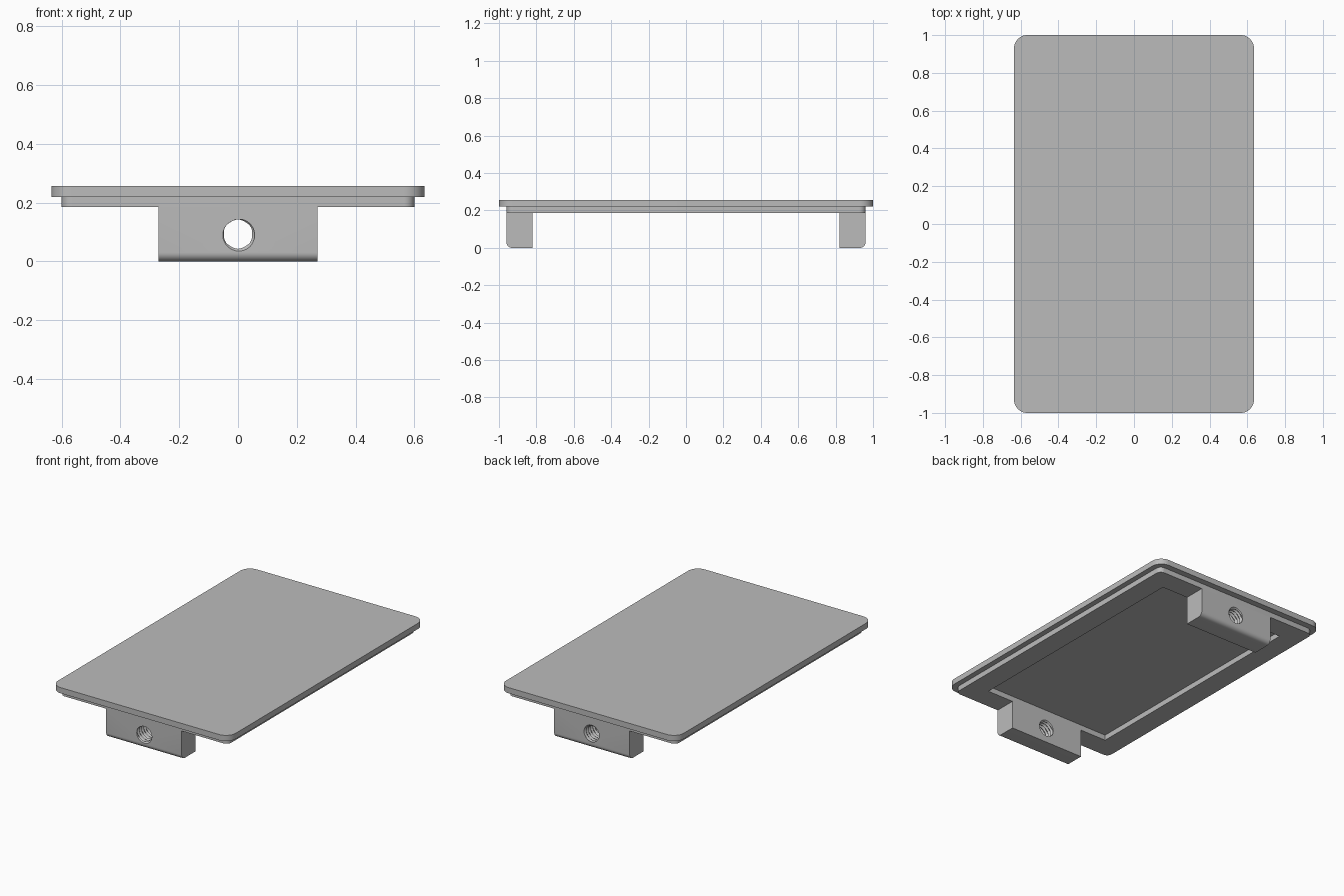
import bpy, bmesh, math
from mathutils import Vector

cube = bpy.data.objects.get("Cube")
if cube:
    bpy.data.objects.remove(cube, do_unlink=True)

grey = bpy.data.materials.new("neutral grey")
grey.use_nodes = True
colour = (0.5, 0.5, 0.5, 1)
grey.diffuse_color = colour
grey.node_tree.nodes["Principled BSDF"].inputs["Base Color"].default_value = colour


def finish(name, bm):
    bmesh.ops.recalc_face_normals(bm, faces=bm.faces)
    mesh = bpy.data.meshes.new(name)
    bm.to_mesh(mesh)
    bm.free()
    mesh.materials.append(grey)
    obj = bpy.data.objects.new(name, mesh)
    bpy.context.collection.objects.link(obj)
    return obj


def smooth(obj):
    bpy.ops.object.select_all(action="DESELECT")
    obj.select_set(True)
    bpy.context.view_layer.objects.active = obj
    bpy.ops.object.shade_smooth_by_angle(angle=math.radians(30))


def rounded_rect(hx, hy, r, steps=10):
    """Outline of a rectangle with rounded corners."""
    pts = []
    corners = [(1, 1), (-1, 1), (-1, -1), (1, -1)]
    for i, (sx, sy) in enumerate(corners):
        for k in range(steps + 1):
            a = math.pi / 2 * (i + k / steps)
            pts.append((sx * (hx - r) + r * math.cos(a), sy * (hy - r) + r * math.sin(a)))
    return pts


def slab(name, loops, z0, z1):
    """Flat plate from an outline and optional inner outlines."""
    bm = bmesh.new()
    edges = []
    for loop in loops:
        vs = [bm.verts.new((x, y, z0)) for x, y in loop]
        edges += [bm.edges.new((vs[i - 1], vs[i])) for i in range(len(vs))]
    if len(loops) == 1:
        bm.faces.new(vs)
    else:
        bmesh.ops.triangle_fill(bm, edges=edges, use_beauty=True)
    out = bmesh.ops.extrude_face_region(bm, geom=bm.faces[:])
    moved = [g for g in out["geom"] if isinstance(g, bmesh.types.BMVert)]
    bmesh.ops.translate(bm, verts=moved, vec=(0, 0, z1 - z0))
    obj = finish(name, bm)
    smooth(obj)
    return obj


def thread_cutter(name, y0, y1, z, r_in, r_out, pitch, sides=40, per_turn=6):
    """Rod with a helical ridge, used to cut a tapped hole along y."""
    bm = bmesh.new()
    rows = int((y1 - y0) / pitch * per_turn)
    rings = []
    for j in range(rows + 1):
        ring = []
        for i in range(sides):
            t = (j / per_turn - i / sides) % 1
            r = r_in + (r_out - r_in) * min(1, 2.2 * min(t, 1 - t))
            a = 2 * math.pi * i / sides
            ring.append(bm.verts.new((r * math.cos(a), y0 + (y1 - y0) * j / rows, z + r * math.sin(a))))
        rings.append(ring)
    for a, b in zip(rings, rings[1:]):
        for i in range(sides):
            bm.faces.new((a[i - 1], a[i], b[i], b[i - 1]))
    bm.faces.new(rings[0])
    bm.faces.new(rings[-1])
    bmesh.ops.triangulate(bm, faces=bm.faces[:])
    obj = finish(name, bm)
    obj.hide_render = True
    obj.hide_set(True)
    return obj


def lug(name, side):
    """Block under one end, rounded along its outer bottom edge."""
    inner, outer, top, r = 0.82, 0.96, 0.185, 0.03
    profile = [(inner, 0), (inner, top), (outer, top)]
    for k in range(9):
        a = math.pi / 2 * k / 8
        profile.append((outer - r + r * math.cos(a), r - r * math.sin(a)))
    bm = bmesh.new()
    face = bm.faces.new([bm.verts.new((-0.27, side * y, z)) for y, z in profile])
    out = bmesh.ops.extrude_face_region(bm, geom=[face])
    moved = [g for g in out["geom"] if isinstance(g, bmesh.types.BMVert)]
    bmesh.ops.translate(bm, verts=moved, vec=(0.54, 0, 0))
    obj = finish(name, bm)
    # Tapped hole through the block
    ends = sorted((side * (inner - 0.03), side * (outer + 0.03)))
    cutter = thread_cutter(name + "_hole_cutter", ends[0], ends[1], 0.093, 0.048, 0.059, 0.022)
    mod = obj.modifiers.new("tapped_hole", "BOOLEAN")
    mod.operation = "DIFFERENCE"
    mod.solver = "EXACT"
    mod.object = cutter
    bpy.context.view_layer.objects.active = obj
    bpy.ops.object.modifier_apply(modifier=mod.name)
    bpy.data.objects.remove(cutter, do_unlink=True)
    smooth(obj)


# Cover plate, and the stepped rim around the underside recess
slab("cover_plate", [rounded_rect(0.635, 1.0, 0.07)], 0.22, 0.257)
recess = [(0.46, 0.82), (-0.46, 0.82), (-0.46, -0.82), (0.46, -0.82)]
slab("underside_rim", [rounded_rect(0.6, 0.96, 0.035), recess], 0.185, 0.22)

# Mounting lugs at both ends
lug("front_lug", -1)
lug("back_lug", 1)
